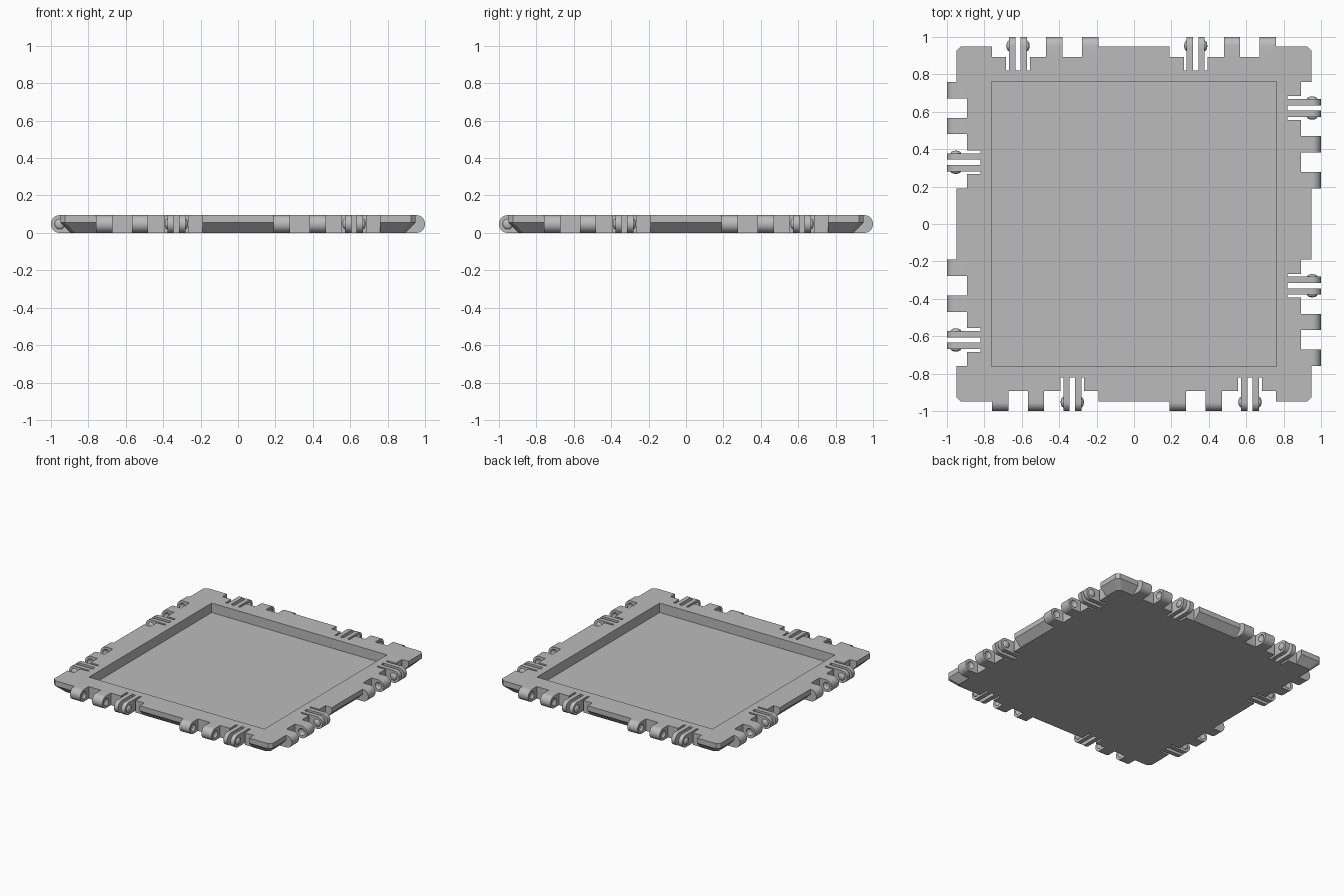
import bpy, bmesh, math
from mathutils import Matrix, Vector

cube = bpy.data.objects.get("Cube")
if cube:
    bpy.data.objects.remove(cube, do_unlink=True)

H = 0.095                  # plate height
R = H / 2                  # hinge radius
EDGE, NOTCH_Y, POCKET_Y = 0.95, -0.893, -0.82
NOTCHES = (-0.76, 0.19)    # start of each hinge group along an edge
NOTCH_W = 0.57
KNUCKLES = ((0.0, 0.088), (0.192, 0.28))
FINGERS = ((0.382, 0.416), (0.444, 0.478))
POCKET = (0.366, 0.494)

grey = bpy.data.materials.new("plastic grey")
grey.use_nodes = True
COLOUR = (0.5, 0.5, 0.5, 1)
grey.diffuse_color = COLOUR
grey.node_tree.nodes["Principled BSDF"].inputs["Base Color"].default_value = COLOUR


def make(name, bm):
    bmesh.ops.recalc_face_normals(bm, faces=bm.faces)
    mesh = bpy.data.meshes.new(name)
    bm.to_mesh(mesh)
    bm.free()
    mesh.materials.append(grey)
    obj = bpy.data.objects.new(name, mesh)
    bpy.context.collection.objects.link(obj)
    return obj


def add_box(bm, lo, hi, turn=Matrix()):
    lo, hi = Vector(lo), Vector(hi)
    m = turn @ Matrix.Translation((lo + hi) / 2) @ Matrix.Diagonal((*(hi - lo), 1))
    bmesh.ops.create_cube(bm, size=1, matrix=m)


def add_button(bm, x, height, radius):
    m = Matrix.Translation((x, -1 + R, R)) @ Matrix.Diagonal((height, radius, radius, 1))
    bmesh.ops.create_uvsphere(bm, u_segments=24, v_segments=16, radius=1, matrix=m)


def add_tab(bm, x0, x1, y_in):
    # Round-nosed hinge leaf: half circle in front, flat back
    steps = 20
    profile = [(y_in, H)]
    for i in range(steps + 1):
        a = math.pi / 2 + math.pi * i / steps
        profile.append((-1 + R + R * math.cos(a), R + R * math.sin(a)))
    profile.append((y_in, 0))
    face = bm.faces.new([bm.verts.new((x0, y, z)) for y, z in profile])
    out = bmesh.ops.extrude_face_region(bm, geom=[face])
    verts = [v for v in out["geom"] if isinstance(v, bmesh.types.BMVert)]
    bmesh.ops.translate(bm, verts=verts, vec=(x1 - x0, 0, 0))


def cut(obj, bm):
    cutter = make("cutter", bm)
    cutter.hide_render = True
    mod = obj.modifiers.new("cut", 'BOOLEAN')
    mod.operation, mod.solver, mod.object = 'DIFFERENCE', 'EXACT', cutter
    bpy.context.view_layer.objects.active = obj
    bpy.ops.object.modifier_apply(modifier=mod.name)
    bpy.data.objects.remove(cutter, do_unlink=True)


def smooth(obj):
    bpy.ops.object.select_all(action='DESELECT')
    obj.select_set(True)
    bpy.context.view_layer.objects.active = obj
    bpy.ops.object.shade_smooth_by_angle(angle=math.radians(35))


TURNS = [Matrix.Rotation(k * math.pi / 2, 4, 'Z') for k in range(4)]

# Plate with clipped corners and a sloped underside rim
C, SLOPE = 0.025, 0.055


def ring(bm, edge, clip, z):
    pts = []
    for t in TURNS:
        for p in ((edge, -edge + clip, z), (edge, edge - clip, z)):
            pts.append(bm.verts.new(t @ Vector(p)))
    return pts


bm = bmesh.new()
levels = [ring(bm, EDGE - SLOPE, C, 0), ring(bm, EDGE, C, SLOPE), ring(bm, EDGE, C, H)]
for low, high in zip(levels, levels[1:]):
    for i in range(len(low)):
        j = (i + 1) % len(low)
        bm.faces.new((low[i], low[j], high[j], high[i]))
bm.faces.new(levels[0][::-1])
bm.faces.new(levels[-1])
plate = make("plate", bm)

# Hinge notches, then finger pockets, then the wide tray recess
bm = bmesh.new()
for t in TURNS:
    for x in NOTCHES:
        add_box(bm, (x, -1.1, -0.1), (x + NOTCH_W, NOTCH_Y, 0.2), t)
cut(plate, bm)
bm = bmesh.new()
for t in TURNS:
    for x in NOTCHES:
        add_box(bm, (x + POCKET[0], -1.1, -0.1), (x + POCKET[1], POCKET_Y, 0.2), t)
cut(plate, bm)
bm = bmesh.new()
add_box(bm, (-0.762, -0.762, 0.02), (0.762, 0.762, 0.2))
cut(plate, bm)

# Knuckles with dimples on their end faces
bm, dimples = bmesh.new(), bmesh.new()
for x in NOTCHES:
    for a, b in KNUCKLES:
        add_tab(bm, x + a, x + b, NOTCH_Y)
        for end in (a, b):
            if end > 0:
                add_button(dimples, x + end, 0.016, 0.028)
knuckles = make("hinge_knuckles", bm)
cut(knuckles, dimples)

# Springy finger pairs with snap bumps on their outer faces
bm = bmesh.new()
for x in NOTCHES:
    for a, b in FINGERS:
        add_tab(bm, x + a, x + b, POCKET_Y)
    add_button(bm, x + FINGERS[0][0], 0.014, 0.028)
    add_button(bm, x + FINGERS[1][1], 0.014, 0.028)
fingers = make("snap_fingers", bm)

# Repeat the hinge parts around the four edges
for part in (knuckles, fingers):
    smooth(part)
    base = part.name
    for side, t in zip(("front", "left", "back", "right"), TURNS):
        obj = part if side == "front" else part.copy()
        if obj is not part:
            bpy.context.collection.objects.link(obj)
        obj.name = side + "_" + base
        obj.matrix_world = t
